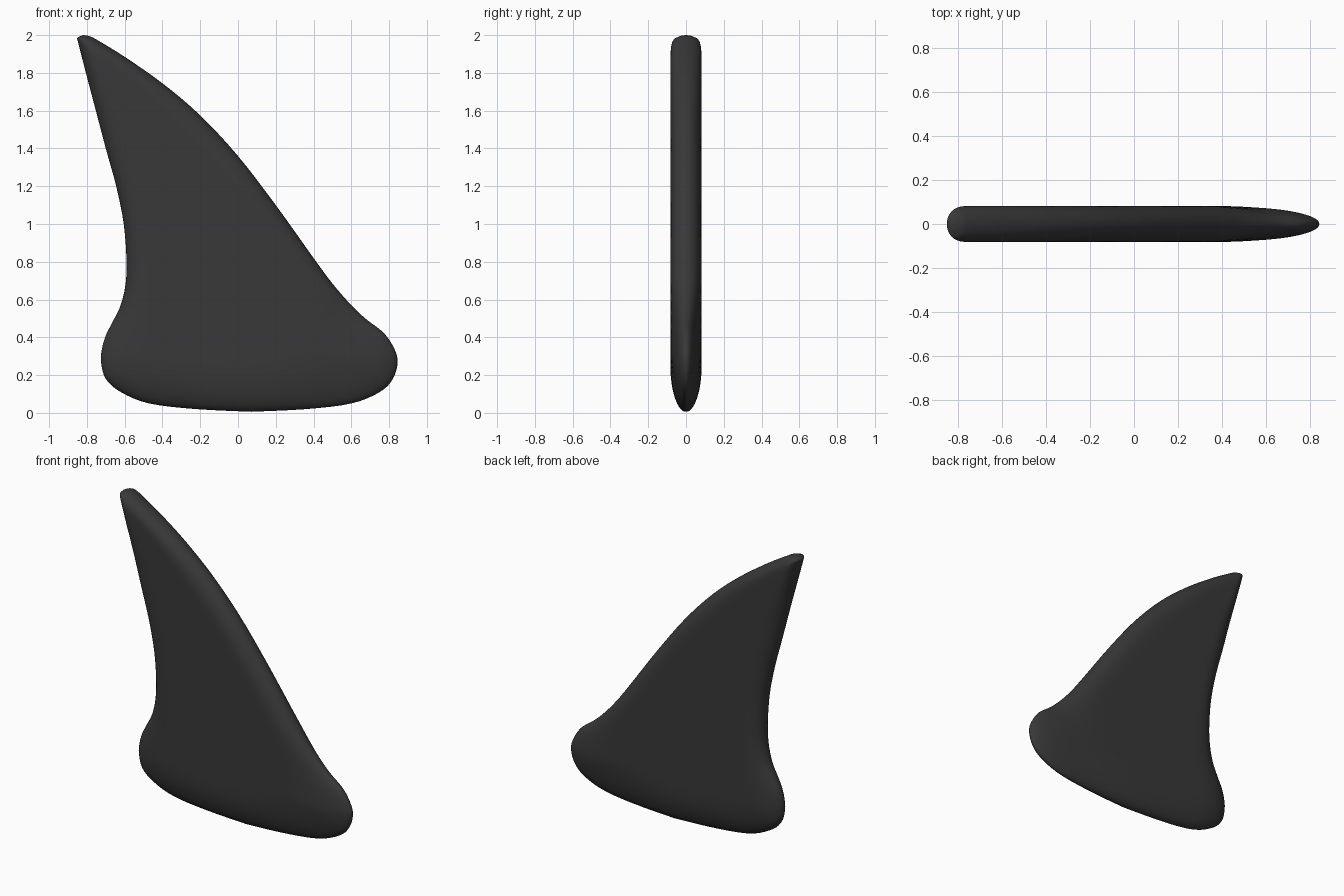
import bpy, bmesh, math
from mathutils import Vector

if "Cube" in bpy.data.objects:
    bpy.data.objects.remove(bpy.data.objects["Cube"])

# Outline: matching points down the left (trailing) and right (leading) edges, tip to base
LEFT = [(-.82, 2), (-.85, 1.985), (-.845, 1.955), (-.80, 1.78), (-.75, 1.59), (-.70, 1.4),
        (-.645, 1.2), (-.605, 1.0), (-.59, .8), (-.597, .67), (-.625, .56), (-.665, .48),
        (-.70, .41), (-.72, .34), (-.725, .27), (-.70, .18), (-.62, .11), (-.47, .05),
        (-.22, .02), (.07, .006)]
RIGHT = [(-.82, 2), (-.785, 1.994), (-.745, 1.974), (-.60, 1.885), (-.4, 1.745), (-.2, 1.575),
         (0, 1.36), (.2, 1.1), (.4, .82), (.5, .685), (.6, .57), (.68, .495),
         (.77, .425), (.825, .345), (.845, .27), (.82, .18), (.75, .11), (.6, .05),
         (.36, .02), (.07, .006)]
HALF_THICK, STEPS, COLS = .083, 4, 32


def spline(points):
    """Catmull-Rom curve through the points."""
    p = [Vector(q) for q in points]
    out = []
    for i in range(len(p) - 1):
        a, b, c, d = p[max(i - 1, 0)], p[i], p[i + 1], p[min(i + 2, len(p) - 1)]
        for s in range(STEPS):
            t = s / STEPS
            out.append(.5 * (2 * b + (c - a) * t + (2 * a - 5 * b + 4 * c - d) * t * t
                             + (3 * b - a - 3 * c + d) * t ** 3))
    return out + [p[-1]]


def edge_distance(p, loop):
    best = 9
    for a, b in zip(loop, loop[1:]):
        ab = b - a
        t = max(0, min(1, (p - a).dot(ab) / max(ab.length_squared, 1e-12)))
        best = min(best, (p - a - ab * t).length)
    return best


def ramp(v, a, b):
    t = max(0, min(1, (v - a) / (b - a)))
    return t * t * (3 - 2 * t)


def rounding(p):
    """Width of the rounded rim: tight at the tip, broad at the base and leading corner."""
    low = 1 - ramp(p.y, .2, .75)
    return .06 + .05 * (1 - ramp(p.y, 1.5, 1.95)) + low * (.13 + .2 * ramp(p.x, .1, .7))


left, right = spline(LEFT), spline(RIGHT)
loop = left + right[::-1]
rows = len(left)

# Flat grid across the outline, denser near the rim, with a rounded thickness
grid, depth = [], []
for a, b in zip(left, right):
    pts = [a.lerp(b, .5 - .5 * math.cos(math.pi * j / COLS)) for j in range(COLS + 1)]
    grid.append(pts)
    depth.append([HALF_THICK * math.sqrt(max(0, 1 - (1 - min(1, edge_distance(p, loop) / rounding(p))) ** 2))
                  for p in pts])
for i in range(rows):
    depth[i][0] = depth[i][COLS] = 0
depth[0] = [0] * (COLS + 1)
depth[-1] = [0] * (COLS + 1)

# Soften the ridges away from the rim
for _ in range(4):
    old = [r[:] for r in depth]
    for i in range(3, rows - 3):
        for j in range(4, COLS - 3):
            depth[i][j] = .5 * old[i][j] + .125 * (old[i - 1][j] + old[i + 1][j]
                                                  + old[i][j - 1] + old[i][j + 1])

# Front and back skins joined along the rim
bm = bmesh.new()
for side in (-1, 1):
    v = [[bm.verts.new((p.x, side * y, p.y)) for p, y in zip(r, d)] for r, d in zip(grid, depth)]
    for i in range(rows - 1):
        for j in range(COLS):
            bm.faces.new((v[i][j], v[i + 1][j], v[i + 1][j + 1], v[i][j + 1]))
bmesh.ops.remove_doubles(bm, verts=bm.verts, dist=1e-5)
bmesh.ops.recalc_face_normals(bm, faces=bm.faces)
for f in bm.faces:
    f.smooth = True
mesh = bpy.data.meshes.new("fin")
bm.to_mesh(mesh)
bm.free()
fin = bpy.data.objects.new("fin", mesh)
bpy.context.collection.objects.link(fin)

mat = bpy.data.materials.new("dark_grey")
mat.diffuse_color = (.04, .04, .04, 1)
mat.use_nodes = True
mat.node_tree.nodes["Principled BSDF"].inputs["Base Color"].default_value = mat.diffuse_color
mesh.materials.append(mat)
